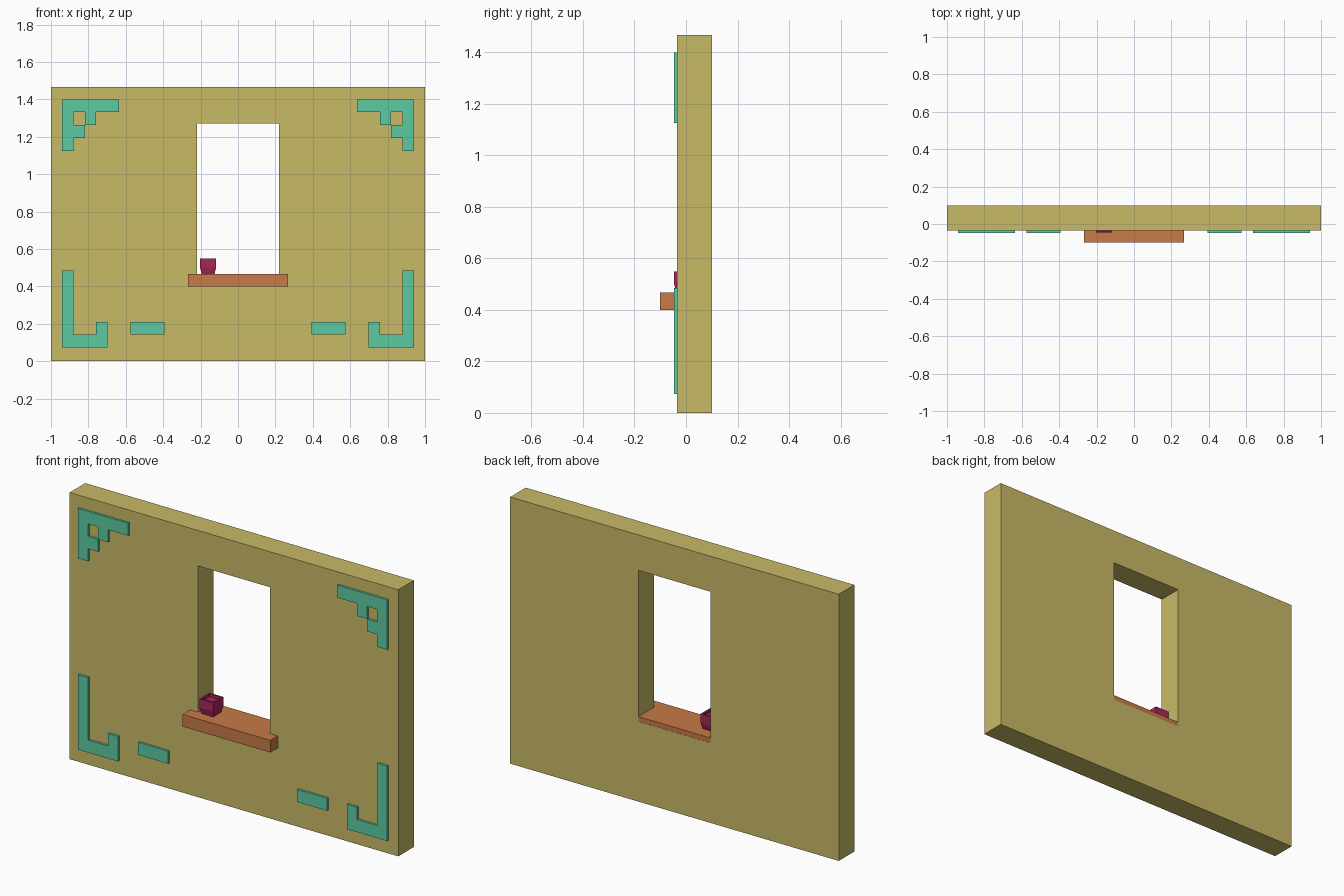
import bpy, bmesh

cube = bpy.data.objects.get("Cube")
if cube:
    bpy.data.objects.remove(cube, do_unlink=True)


def material(name, rgb):
    m = bpy.data.materials.new(name)
    m.use_nodes = True
    m.diffuse_color = (*rgb, 1)
    m.node_tree.nodes["Principled BSDF"].inputs["Base Color"].default_value = (*rgb, 1)
    return m


SAND = material("sand", (0.58, 0.49, 0.135))
TEAL = material("teal", (0.107, 0.597, 0.366))
CLAY = material("terracotta", (0.578, 0.195, 0.065))
BERRY = material("berry", (0.376, 0.02, 0.1))


def finish(name, bm, mat):
    mesh = bpy.data.meshes.new(name)
    bm.to_mesh(mesh)
    bm.free()
    mesh.materials.append(mat)
    ob = bpy.data.objects.new(name, mesh)
    bpy.context.collection.objects.link(ob)
    return ob


def plate(name, xs, zs, rows, y0, y1, mat):
    """Upright slab cut from a grid; rows run top to bottom, X marks solid cells."""
    cells = {(i, len(rows) - 1 - r) for r, row in enumerate(rows)
             for i, c in enumerate(row) if c == "X"}
    bm = bmesh.new()

    def face(*points):
        bm.faces.new([bm.verts.new(p) for p in points])

    for i, j in cells:
        loop = [(xs[i], zs[j]), (xs[i + 1], zs[j]),
                (xs[i + 1], zs[j + 1]), (xs[i], zs[j + 1])]
        face(*[(x, y0, z) for x, z in loop])
        face(*[(x, y1, z) for x, z in reversed(loop)])
        # side walls only where the neighbouring cell is empty
        for k, (di, dj) in enumerate([(0, -1), (1, 0), (0, 1), (-1, 0)]):
            if (i + di, j + dj) not in cells:
                (ax, az), (bx, bz) = loop[k], loop[(k + 1) % 4]
                face((ax, y0, az), (ax, y1, az), (bx, y1, bz), (bx, y0, bz))
    bmesh.ops.remove_doubles(bm, verts=bm.verts[:], dist=1e-4)
    bmesh.ops.dissolve_limit(bm, angle_limit=0.02, verts=bm.verts[:], edges=bm.edges[:])
    return finish(name, bm, mat)


FRONT, BACK = -0.035, 0.1

# Wall with a window opening
plate("wall", [-1, -0.22, 0.22, 1], [0, 0.44, 1.272, 1.467],
      ["XXX", "X.X", "XXX"], FRONT, BACK, SAND)

# Stepped corner trims, mirrored across the wall
CELL_X, CELL_Z = 0.061, 0.0687


def trim(name, bottom, rows):
    xs = [-0.941 + CELL_X * i for i in range(10)]
    zs = [bottom + CELL_Z * j for j in range(len(rows) + 1)]
    ob = plate(name, xs, zs, rows, -0.047, FRONT, TEAL)
    ob.modifiers.new("mirror", 'MIRROR').use_axis[0] = True


trim("upper_corner_trim", 1.125, ["XXXXX", "X.X", "XX", "X"])
trim("lower_corner_trim", 0.073, ["X", "X", "X", "X", "X..X..XXX", "XXXX"])

# Window sill running through the opening
plate("window_sill", [-0.267, 0.267], [0.4, 0.467], ["X"], -0.1, BACK - 0.001, CLAY)

# Square flower pot: tapered foot, straight rim, shallow hollow
bm = bmesh.new()
rings = []
for half, z in [(0.035, 0.467), (0.043, 0.5), (0.043, 0.55), (0.034, 0.55), (0.034, 0.535)]:
    rings.append([bm.verts.new((-0.16 + sx * half, -0.003 + sy * half, z))
                  for sx, sy in [(-1, -1), (1, -1), (1, 1), (-1, 1)]])
for lower, upper in zip(rings, rings[1:]):
    for k in range(4):
        n = (k + 1) % 4
        bm.faces.new([lower[k], lower[n], upper[n], upper[k]])
bm.faces.new(rings[0][::-1])
bm.faces.new(rings[-1])
finish("flower_pot", bm, BERRY)
